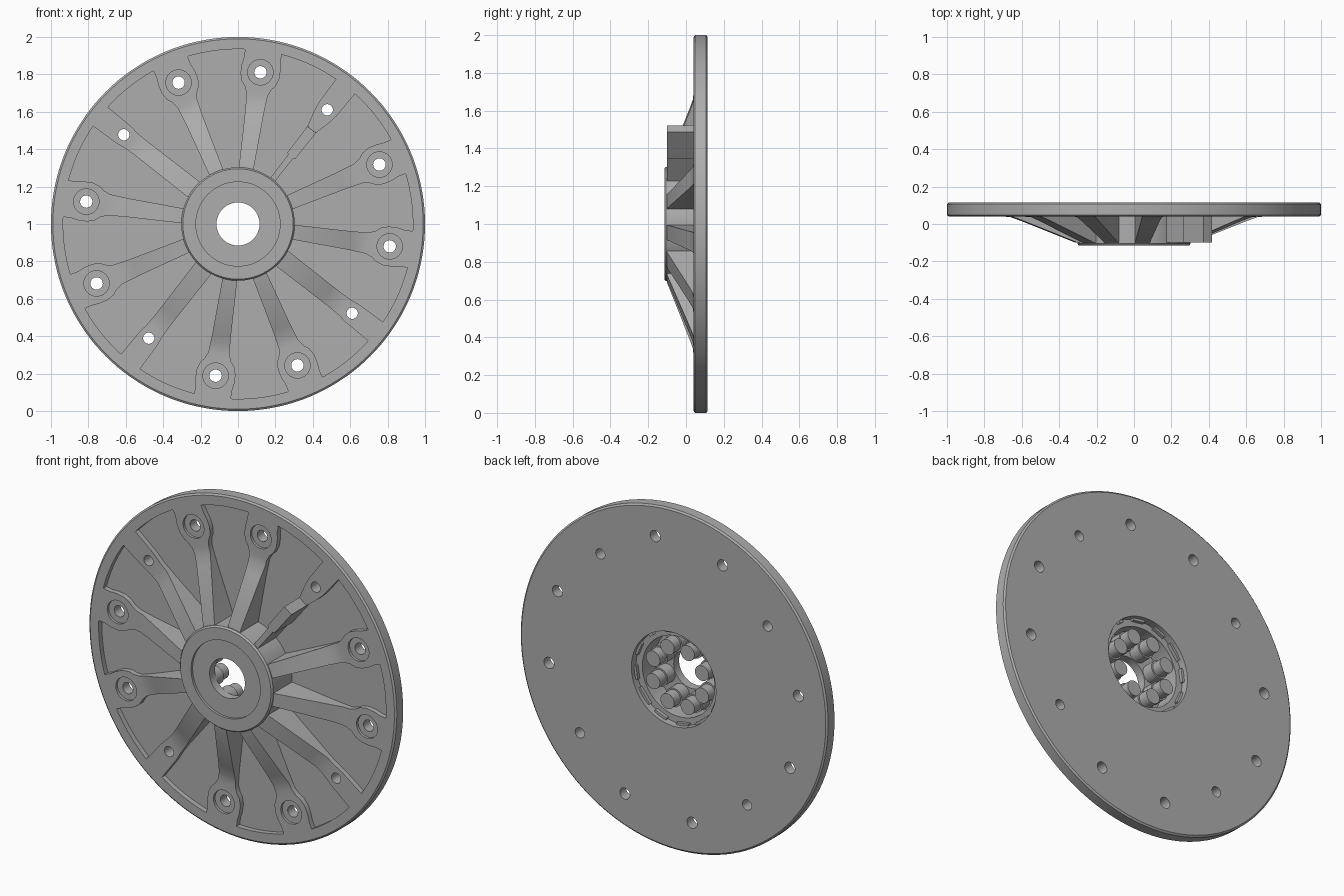
import bpy, bmesh
from math import cos, sin, radians, tau
from mathutils import Vector, Matrix

if "Cube" in bpy.data.objects:
    bpy.data.objects.remove(bpy.data.objects["Cube"], do_unlink=True)

grey = bpy.data.materials.new("cast_grey")
grey.use_nodes = True
colour = (0.42, 0.42, 0.42, 1)
grey.diffuse_color = colour
grey.node_tree.nodes["Principled BSDF"].inputs["Base Color"].default_value = colour


def polar(r, degrees, y=0, side=0):
    """Point at radius r on the wheel, shifted sideways across the spoke."""
    a = radians(degrees)
    return Vector((r * cos(a) - side * sin(a), y, 1 + r * sin(a) + side * cos(a)))


def lathe(bm, profile, centre, steps, closed=True):
    """Spin an (r, y) profile about the y axis through centre."""
    part = bmesh.new()
    v = [part.verts.new((r, y, 0)) for r, y in profile]
    edges = [part.edges.new(p) for p in zip(v, v[1:])]
    if closed:
        edges.append(part.edges.new((v[-1], v[0])))
    bmesh.ops.spin(part, geom=v + edges, axis=(0, 1, 0), cent=(0, 0, 0),
                   angle=tau, steps=steps, use_merge=True)
    bmesh.ops.remove_doubles(part, verts=part.verts, dist=1e-5)
    bmesh.ops.transform(part, matrix=Matrix.Translation(centre), verts=part.verts)
    temp = bpy.data.meshes.new("temp")
    part.to_mesh(temp)
    part.free()
    bm.from_mesh(temp)
    bpy.data.meshes.remove(temp)


def spoke(bm, stations, degrees, base=0.09):
    """Loft a rectangular section through (radius, half width, front y)."""
    rings = []
    for r, w, y in stations:
        corners = ((-w, base), (w, base), (w, y), (-w, y))
        rings.append([bm.verts.new(polar(r, degrees, d, s)) for s, d in corners])
    for a, b in zip(rings, rings[1:]):
        for i in range(4):
            j = (i + 1) % 4
            bm.faces.new((a[i], a[j], b[j], b[i]))
    bm.faces.new(rings[0])
    bm.faces.new(rings[-1])


def finish(name, bm):
    bmesh.ops.recalc_face_normals(bm, faces=bm.faces)
    mesh = bpy.data.meshes.new(name)
    bm.to_mesh(mesh)
    bm.free()
    mesh.materials.append(grey)
    obj = bpy.data.objects.new(name, mesh)
    bpy.context.collection.objects.link(obj)
    return obj


def activate(obj):
    bpy.ops.object.select_all(action='DESELECT')
    obj.select_set(True)
    bpy.context.view_layer.objects.active = obj


def combine(target, other, operation):
    activate(target)
    mod = target.modifiers.new(operation, 'BOOLEAN')
    mod.operation, mod.object, mod.solver = operation, other, 'EXACT'
    bpy.ops.object.modifier_apply(modifier=mod.name)
    bpy.data.objects.remove(other, do_unlink=True)


# Round plate with raised rim, stepped hub, bore and rear recess
bm = bmesh.new()
lathe(bm, [(0.115, -0.1), (0.225, -0.1), (0.225, -0.115), (0.295, -0.115),
           (0.303, -0.105), (0.303, 0.07), (0.935, 0.07), (0.935, 0.04),
           (0.99, 0.04), (1, 0.048), (1, 0.107), (0.99, 0.115),
           (0.275, 0.115), (0.275, 0.07), (0.235, 0.07), (0.235, -0.05),
           (0.115, -0.05)], (0, 0, 1), 144)
wheel = finish("wheel_disc", bm)

# Ribs sloping down from the hub into pads that reach the rim
boss_rib = [(0.26, 0.04, -0.1), (0.31, 0.04, -0.1), (0.6, 0.05, 0.015),
            (0.66, 0.054, 0.037), (0.7, 0.057, 0.04), (0.735, 0.072, 0.04),
            (0.76, 0.092, 0.04), (0.8, 0.105, 0.04), (0.85, 0.105, 0.04),
            (0.89, 0.098, 0.04), (0.96, 0.1, 0.04)]
plain_rib = [(0.26, 0.052, -0.1), (0.31, 0.052, -0.1), (0.6, 0.05, 0.015),
             (0.66, 0.05, 0.037), (0.72, 0.052, 0.04), (0.78, 0.06, 0.04),
             (0.96, 0.065, 0.04)]
# One thin full-height rib with a thicker end block
block_rib = [(0.26, 0.015, -0.1), (0.46, 0.017, -0.1), (0.461, 0.027, -0.1),
             (0.64, 0.029, -0.1), (0.641, 0.029, 0.04), (0.72, 0.05, 0.04),
             (0.78, 0.06, 0.04), (0.96, 0.065, 0.04)]
boss_angles = [a + 90 * k for k in range(4) for a in (81.6, 112.8)]
plain_angles = [52 + 90 * k for k in range(4)]

bm = bmesh.new()
for a in boss_angles:
    spoke(bm, boss_rib, a)
for a in plain_angles:
    spoke(bm, block_rib if a == 52 else plain_rib, a)
combine(wheel, finish("ribs", bm), 'UNION')

# Counterbored boss holes and plain holes
bm = bmesh.new()
for a in boss_angles:
    lathe(bm, [(0, -0.2), (0.068, -0.2), (0.068, 0.055), (0.033, 0.055),
               (0.033, 0.2), (0, 0.2)], polar(0.82, a), 32, closed=False)
for a in plain_angles:
    lathe(bm, [(0, -0.2), (0.03, -0.2), (0.03, 0.2), (0, 0.2)],
          polar(0.775, a), 32, closed=False)
combine(wheel, finish("hole_cutters", bm), 'DIFFERENCE')

# Ring of stepped pins inside the rear recess
bm = bmesh.new()
for k in range(8):
    lathe(bm, [(0, -0.06), (0.054, -0.06), (0.054, 0.02), (0.045, 0.02),
               (0.045, 0.08), (0, 0.08)], polar(0.172, 22.5 + 45 * k), 32, closed=False)
pins = finish("rear_pins", bm)

for obj in (wheel, pins):
    activate(obj)
    bpy.ops.object.shade_smooth_by_angle(angle=radians(25))
